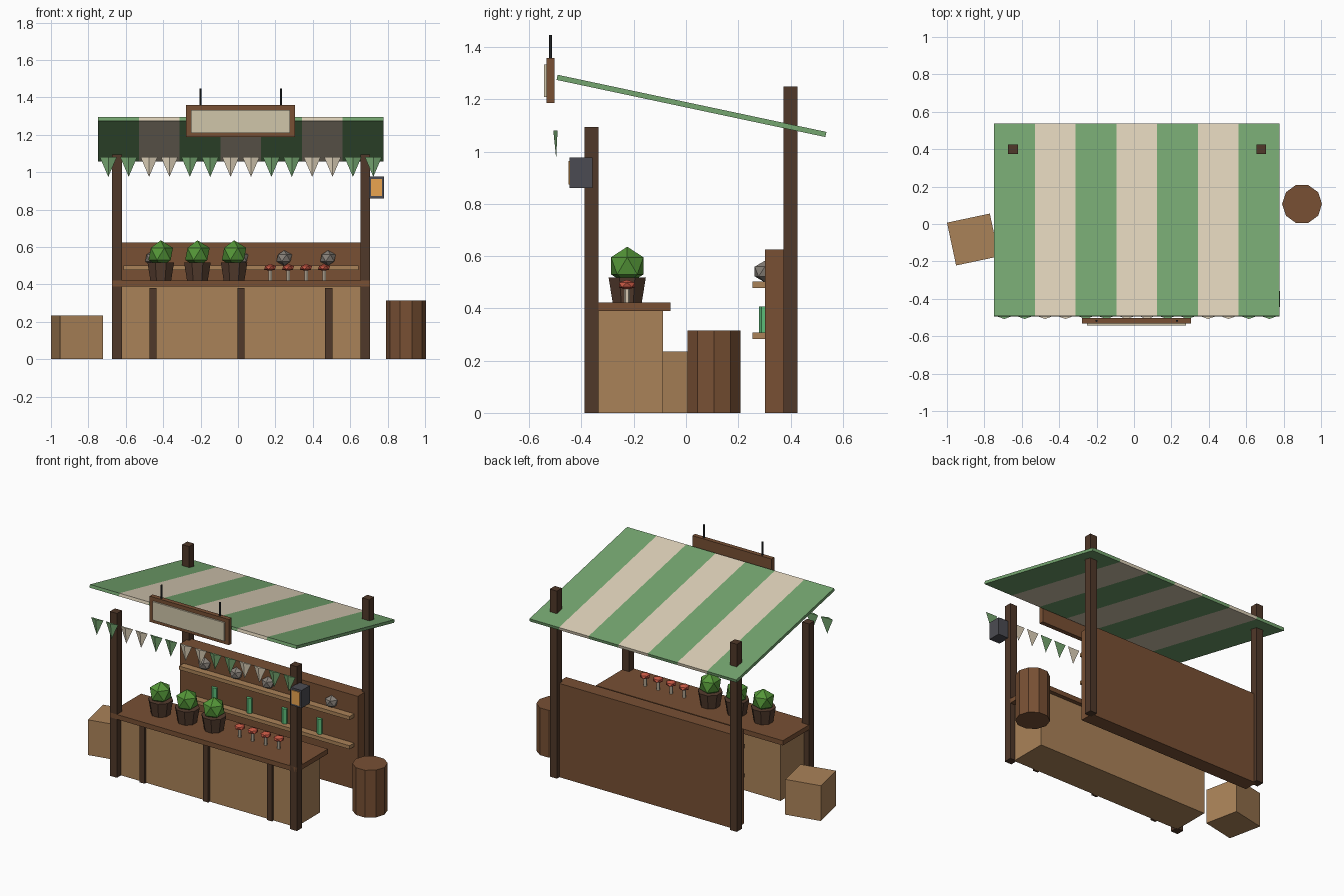
import bpy, bmesh, math
from mathutils import Matrix, Vector

if "Cube" in bpy.data.objects:
    bpy.data.objects.remove(bpy.data.objects["Cube"])


def mat(name, r, g, b):
    m = bpy.data.materials.new(name)
    m.diffuse_color = [((c / 255 + 0.055) / 1.055) ** 2.4 for c in (r, g, b)] + [1]
    m.use_nodes = True
    m.node_tree.nodes["Principled BSDF"].inputs["Base Color"].default_value = m.diffuse_color
    return m


DARK = mat("dark_wood", 80, 56, 41)
WOOD = mat("brown_wood", 120, 80, 52)
TAN = mat("tan_wood", 170, 130, 88)
GREEN = mat("green_cloth", 117, 166, 112)
CREAM = mat("cream_cloth", 222, 209, 185)
BOARD = mat("sign_board", 208, 198, 170)
METAL = mat("dark_metal", 75, 75, 82)
IRON = mat("black_iron", 45, 48, 50)
GLOW = mat("lantern_glow", 235, 165, 80)
POT = mat("pot", 84, 60, 46)
LEAF = mat("leaf", 84, 150, 56)
STONE = mat("stone", 135, 128, 120)
GLASS = mat("green_glass", 92, 190, 122)
STEM = mat("stem", 215, 200, 178)
CAP = mat("cap", 200, 88, 68)


def finish(name, bm, material):
    bmesh.ops.recalc_face_normals(bm, faces=bm.faces)
    me = bpy.data.meshes.new(name)
    bm.to_mesh(me)
    bm.free()
    me.materials.append(material)
    ob = bpy.data.objects.new(name, me)
    bpy.context.collection.objects.link(ob)
    return ob


def box(name, x, y, z, material):
    """Box from (min, max) ranges; the origin is at its centre."""
    bm = bmesh.new()
    size = [r[1] - r[0] for r in (x, y, z)]
    bmesh.ops.create_cube(bm, size=1, matrix=Matrix.Diagonal((*size, 1)))
    ob = finish(name, bm, material)
    ob.location = [(r[0] + r[1]) / 2 for r in (x, y, z)]
    return ob


def prism(name, x, y, z, r1, r2, sides, material, turn=0.0):
    """Cone or cylinder over z range; r1 is the bottom radius, r2 the top."""
    bm = bmesh.new()
    bmesh.ops.create_cone(bm, cap_ends=True, segments=sides, radius1=r1, radius2=r2,
                          depth=z[1] - z[0], matrix=Matrix.Rotation(turn, 4, 'Z'))
    bmesh.ops.remove_doubles(bm, verts=bm.verts, dist=1e-5)
    ob = finish(name, bm, material)
    ob.location = (x, y, (z[0] + z[1]) / 2)
    return ob


def ball(name, loc, r, material, squash=1.0):
    bm = bmesh.new()
    bmesh.ops.create_icosphere(bm, subdivisions=1, radius=r)
    ob = finish(name, bm, material)
    ob.location = loc
    ob.scale.z = squash
    return ob


# corner posts
for side, px in (("left", -0.647), ("right", 0.68)):
    box(f"front_post_{side}", (px - .026, px + .026), (-.388, -.335), (0, 1.095), DARK)
    box(f"back_post_{side}", (px - .026, px + .026), (.373, .426), (0, 1.25), DARK)

# counter with front battens
box("counter_body", (-.635, .668), (-.345, -.088), (0, .39), TAN)
box("counter_top", (-.672, .706), (-.388, -.06), (.39, .422), WOOD)
for i in range(3):
    cx = -.455 + i * .47
    box(f"counter_batten_{i}", (cx - .019, cx + .019), (-.362, -.34), (0, .38), DARK)

# back wall and shelves
box("back_wall", (-.64, .672), (.302, .40), (0, .625), WOOD)
for name, z in (("lower_shelf", .283), ("upper_shelf", .478)):
    box(name, (-.612, .645), (.254, .31), (z, z + .024), TAN)

# stones and bottles on the shelves
for i in range(5):
    ball(f"stone_{i}", (-.455 + i * .234, .302, .541), .046, STONE, .9)
for i in range(4):
    prism(f"bottle_{i}", -.38 + i * .258, .30, (.307, .407), .021, .021, 6, GLASS)

# striped sloping canopy
left, stripe, tilt = -.748, .218, math.radians(-12)
for i in range(7):
    x = left + i * stripe
    ob = box(f"canopy_stripe_{i}", (x, x + stripe), (-.505, .547), (1.165, 1.185),
             (GREEN, CREAM)[i % 2])
    ob.rotation_euler.x = tilt

# bunting: flattened three-sided points hanging down
for i in range(14):
    ob = prism(f"pennant_{i}", left + (i + .5) * stripe / 2, -.497, (.975, 1.08), 0, .052, 3,
               (GREEN, CREAM)[(i // 2) % 2])
    ob.data.transform(Matrix.Rotation(
        math.radians(-90) - math.atan2(*[max(ob.data.vertices, key=lambda v: v.co.z).co[k]
                                         for k in (1, 0)]), 4, 'Z'))
    ob.scale.y = .21

# hanging sign
box("sign_frame", (-.278, .306), (-.533, -.503), (1.187, 1.358), WOOD)
box("sign_panel", (-.25, .278), (-.543, -.53), (1.21, 1.333), BOARD)
for side, x in (("left", -.2), ("right", .23)):
    prism(f"sign_rod_{side}", x, -.518, (1.35, 1.447), .006, .006, 6, IRON)

# lantern on the right post
box("lantern_case", (.70, .78), (-.445, -.358), (.86, .978), METAL)
box("lantern_glow", (.711, .769), (-.45, -.44), (.874, .964), GLOW)

# potted shrubs
for i in range(3):
    x = -.413 + i * .196
    prism(f"pot_{i}", x, -.225, (.42, .518), .06, .077, 8, POT, math.pi / 8)
    ball(f"shrub_{i}", (x, -.225, .563), .073, LEAF)

# mushrooms
for i in range(4):
    x = .172 + i * .096
    prism(f"mushroom_stem_{i}", x, -.226, (.42, .485), .011, .011, 6, STEM)
    ball(f"mushroom_cap_{i}", (x, -.226, .49), .036, CAP, .55)

# crate and barrel beside the stall
crate = box("crate", (-.978, -.744), (-.2, .034), (0, .235), TAN)
crate.rotation_euler.z = math.radians(12)
prism("barrel", .8985, .107, (0, .315), .1065, .1065, 10, WOOD, math.pi / 2)
